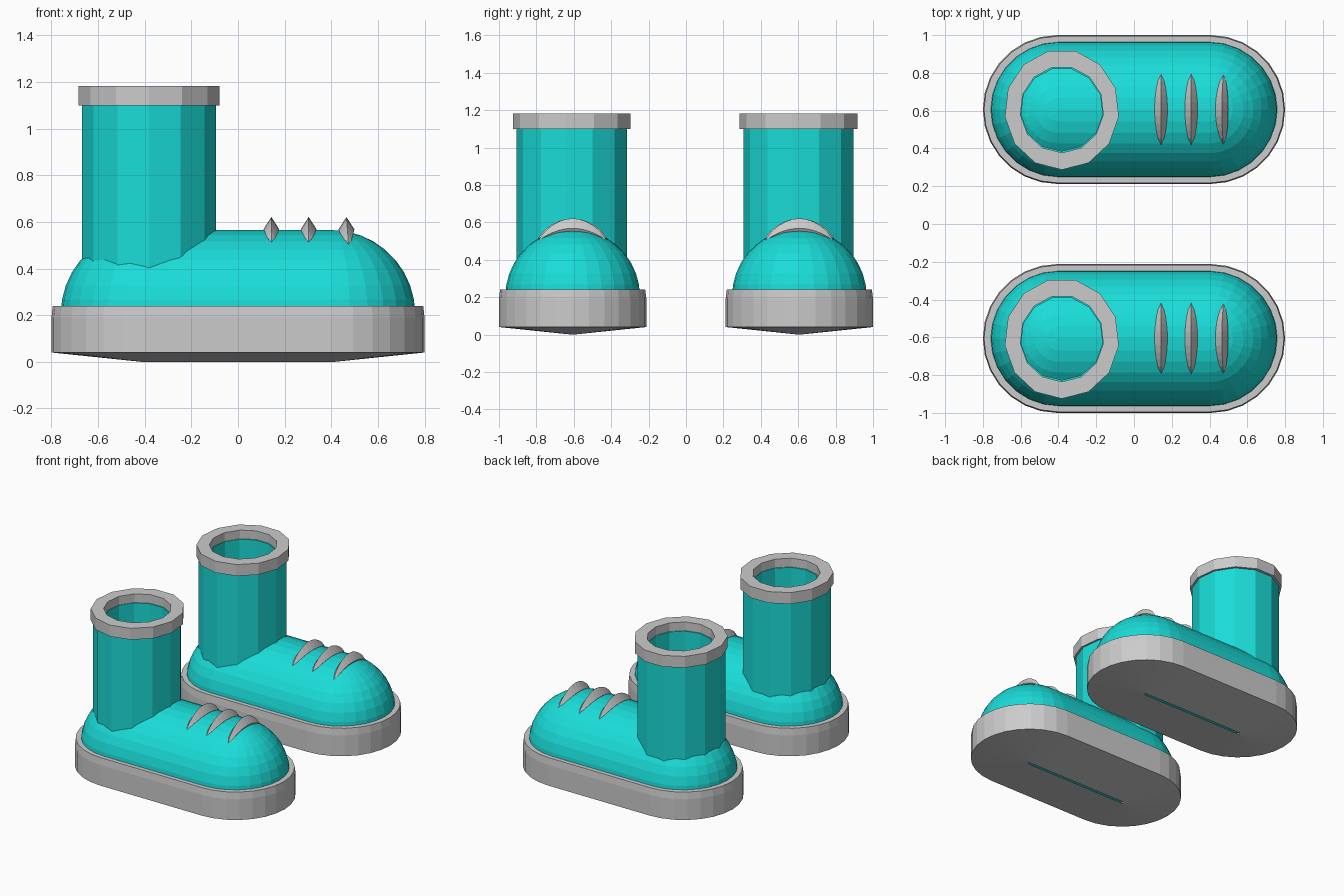
import bpy, bmesh
from math import sin, cos, pi, sqrt

if "Cube" in bpy.data.objects:
    bpy.data.objects.remove(bpy.data.objects["Cube"])

teal = bpy.data.materials.new("teal")
teal.diffuse_color = (0.01, 0.72, 0.69, 1)
teal.use_nodes = True
teal.node_tree.nodes["Principled BSDF"].inputs["Base Color"].default_value = teal.diffuse_color


def stadium(r, half, z, seg=14):
    """Rounded slot outline: two half circles joined by straight sides."""
    pts = []
    for cx, start in ((half, -pi / 2), (-half, pi / 2)):
        for i in range(seg + 1):
            a = start + pi * i / seg
            pts.append((cx + r * cos(a), r * sin(a), z))
    return pts


def polygon(rx, ry, z, n=13):
    """Thirteen-sided outline with a corner towards the front."""
    return [(-0.382 + rx * cos(2 * pi * i / n - pi / 2),
             ry * sin(2 * pi * i / n - pi / 2), z) for i in range(n)]


def loft(name, rings, y, mat=None, caps=False, closed=False):
    bm = bmesh.new()
    rows = [[bm.verts.new(p) for p in ring] for ring in rings]
    pairs = list(zip(rows, rows[1:]))
    if closed:
        pairs.append((rows[-1], rows[0]))
    for a, b in pairs:
        n = len(a)
        for i in range(n):
            j = (i + 1) % n
            bm.faces.new((a[i], a[j], b[j], b[i]))
    if caps:
        bm.faces.new(rows[0][::-1])
        bm.faces.new(rows[-1])
    bmesh.ops.remove_doubles(bm, verts=bm.verts, dist=1e-5)
    bmesh.ops.recalc_face_normals(bm, faces=bm.faces)
    me = bpy.data.meshes.new(name)
    bm.to_mesh(me)
    bm.free()
    ob = bpy.data.objects.new(name, me)
    ob.location.y = y
    if mat:
        me.materials.append(mat)
    bpy.context.collection.objects.link(ob)
    return ob


def lace(name, x, drop, y):
    """Pointed crescent with a diamond section lying across the dome."""
    rings, n = [], 10
    for i in range(n + 1):
        t = -1 + 2 * i / n
        w = max(sqrt(1 - t * t) * (1 - 0.25 * t * t), 0.001)
        yy = 0.187 * t
        z = 0.568 - (0.055 + drop) * t * t
        xc = x + drop * 0.6 * t * t
        rings.append([(xc + 0.034 * w, yy, z), (xc, yy, z + 0.053 * w),
                      (xc - 0.034 * w, yy, z), (xc, yy, z - 0.053 * w)])
    loft(name, rings, y, caps=True)


for side, y in (("left", 0.606), ("right", -0.606)):
    # Sole: shallow keel underneath with a narrow slot, flat rim on top
    sole = [(0.008, 0.0), (0.394, 0.04), (0.394, 0.19), (0.388, 0.24),
            (0.352, 0.24), (0.352, 0.19)]
    loft(side + "_sole", [stadium(r, 0.406, z) for r, z in sole], y)

    # Upper: half capsule
    rows = 9
    dome = [(0.36 * cos(pi / 2 * i / rows), 0.204 + 0.361 * sin(pi / 2 * i / rows))
            for i in range(rows)] + [(0.004, 0.565)]
    loft(side + "_foot_upper", [stadium(r, 0.4, z) for r, z in dome], y, teal, caps=True)

    # Shaft: open thick tube
    shaft = [(0.29, 0.299, 0.3), (0.29, 0.299, 1.12),
             (0.217, 0.22, 1.12), (0.217, 0.22, 0.3)]
    loft(side + "_shaft", [polygon(*p) for p in shaft], y, teal, closed=True)

    # Cuff: ring around the top
    cuff = [(0.304, 0.319, 1.1), (0.304, 0.319, 1.183),
            (0.221, 0.229, 1.183), (0.221, 0.229, 1.1)]
    loft(side + "_cuff", [polygon(*p) for p in cuff], y, closed=True)

    # Laces
    for k, (x, drop) in enumerate(((0.143, 0), (0.303, 0), (0.465, 0.014))):
        lace(f"{side}_lace_{k + 1}", x, drop, y)
